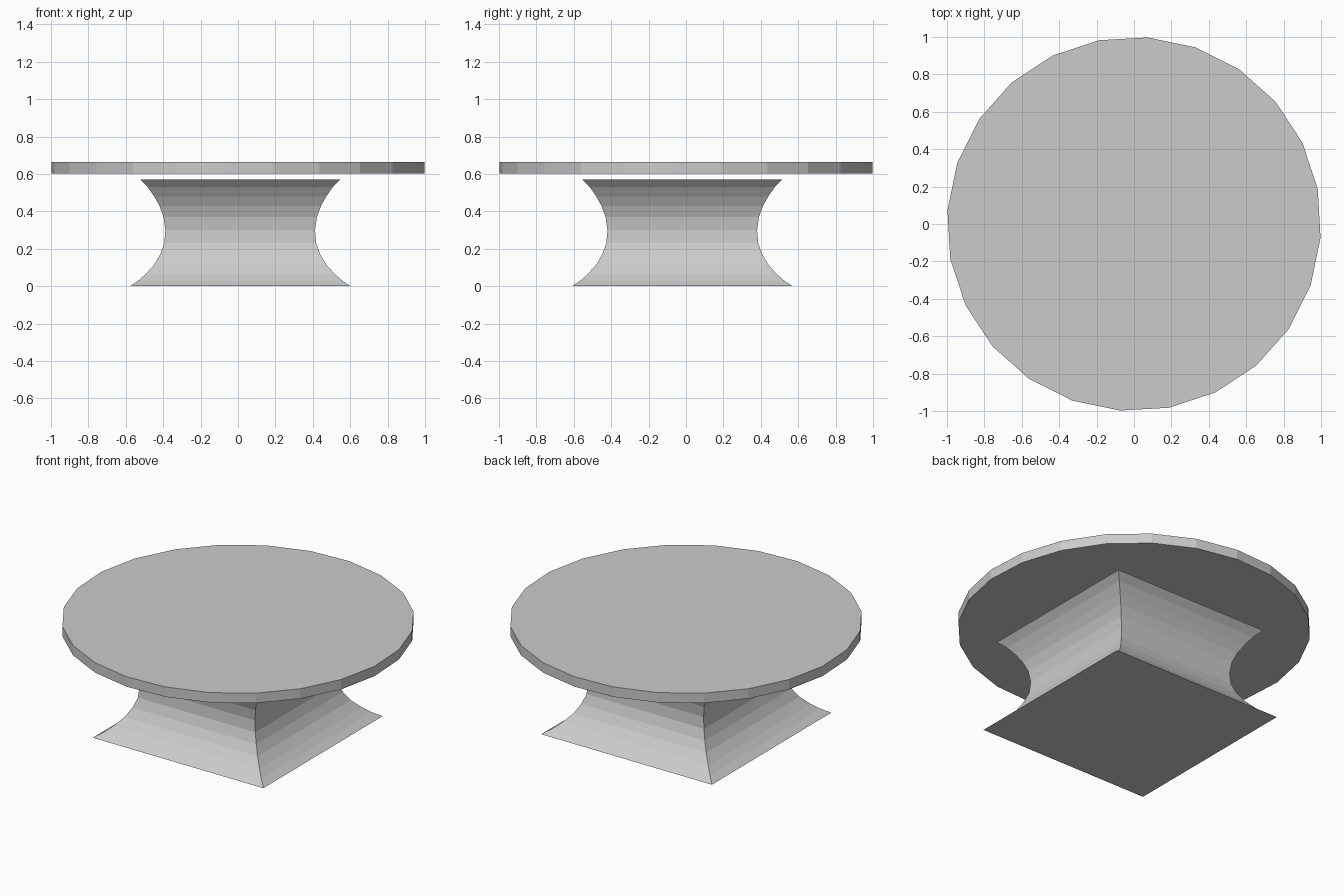
import bpy, bmesh, math

if "Cube" in bpy.data.objects:
    bpy.data.objects.remove(bpy.data.objects["Cube"])


def make_object(name, bm):
    bmesh.ops.recalc_face_normals(bm, faces=bm.faces[:])
    mesh = bpy.data.meshes.new(name)
    bm.to_mesh(mesh)
    bm.free()
    obj = bpy.data.objects.new(name, mesh)
    bpy.context.collection.objects.link(obj)
    return obj


def loft(name, rings):
    """Skin a stack of equal-length point rings and cap both ends."""
    bm = bmesh.new()
    loops = [[bm.verts.new(p) for p in ring] for ring in rings]
    n = len(loops[0])
    for low, high in zip(loops, loops[1:]):
        for i in range(n):
            j = (i + 1) % n
            bm.faces.new((low[i], low[j], high[j], high[i]))
    bm.faces.new(loops[0][::-1])
    bm.faces.new(loops[-1])
    return make_object(name, bm)


# Round top: flat 24-sided disc
SIDES, OFFSET = 24, math.radians(10.8)
angles = [OFFSET + i * math.tau / SIDES for i in range(SIDES)]
loft("table_top", [[(math.cos(a), math.sin(a), z) for a in angles]
                   for z in (0.602, 0.664)])

# Square pedestal with concave sides: (height, half width), slightly off centre
CX, CY = 0.012, -0.02
profile = [(0.0, 0.59), (0.03, 0.545), (0.065, 0.505), (0.115, 0.46),
           (0.17, 0.428), (0.23, 0.406), (0.30, 0.40), (0.37, 0.41),
           (0.43, 0.432), (0.48, 0.46), (0.53, 0.495), (0.57, 0.535)]
corners = [(-1, -1), (1, -1), (1, 1), (-1, 1)]
loft("pedestal", [[(CX + sx * w, CY + sy * w, z) for sx, sy in corners]
                  for z, w in profile])
